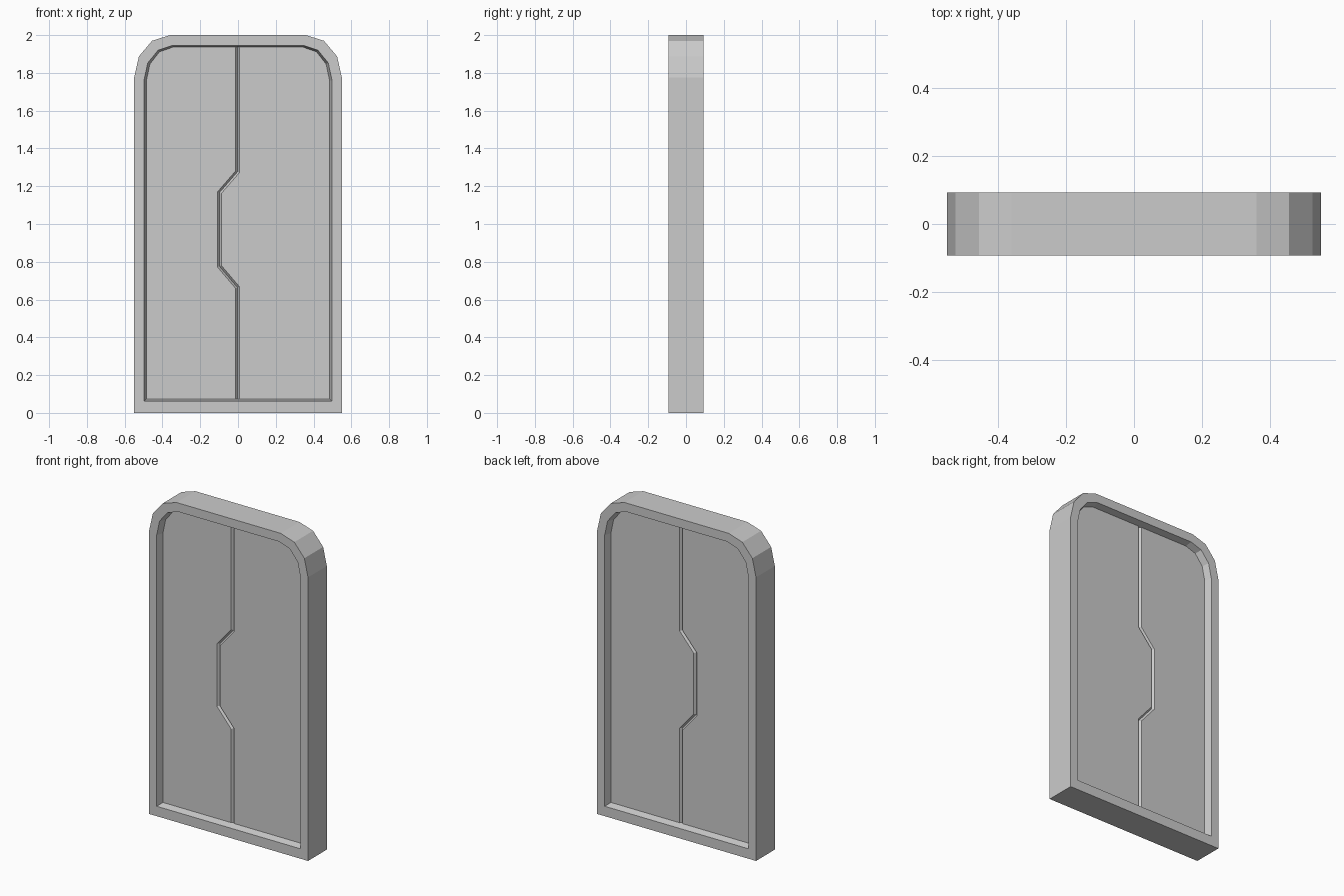
import bpy, bmesh, math

if "Cube" in bpy.data.objects:
    bpy.data.objects.remove(bpy.data.objects["Cube"])

FRONT = 0.093      # half thickness of the frame
PANEL = 0.05       # half thickness of the door leaves
GROOVE = 0.014     # depth of the seam groove


def half_arch(w, bottom, top, rx, rz):
    """Right half of the doorway outline: bottom corner, then the faceted shoulder."""
    pts = [(w, bottom)]
    for i in range(4):
        a = math.radians(30 * i)
        pts.append((w - rx + rx * math.cos(a), top - rz + rz * math.sin(a)))
    return pts


def full_arch(*args):
    half = half_arch(*args)
    return half + [(-x, z) for x, z in reversed(half)]


def loft(name, sections, ring=False):
    """Skin a series of (outline, y) sections, capped or closed into a ring."""
    bm = bmesh.new()
    loops = [[bm.verts.new((x, y, z)) for x, z in pts] for pts, y in sections]
    n = len(loops[0])
    pairs = list(zip(loops, loops[1:]))
    if ring:
        pairs.append((loops[-1], loops[0]))
    else:
        bm.faces.new(loops[0])
        bm.faces.new(loops[-1])
    for a, b in pairs:
        for i in range(n):
            j = (i + 1) % n
            bm.faces.new((a[i], a[j], b[j], b[i]))
    bmesh.ops.recalc_face_normals(bm, faces=bm.faces)
    mesh = bpy.data.meshes.new(name)
    bm.to_mesh(mesh)
    bm.free()
    obj = bpy.data.objects.new(name, mesh)
    bpy.context.collection.objects.link(obj)
    return obj


# Frame with tapered inner reveal on both faces
outer = full_arch(0.55, 0.0, 2.0, 0.19, 0.225)
lip = full_arch(0.498, 0.062, 1.945, 0.15, 0.185)
reveal = full_arch(0.485, 0.073, 1.936, 0.14, 0.178)
loft("door_frame", [(outer, -FRONT), (outer, FRONT), (lip, FRONT),
                    (reveal, PANEL), (reveal, -PANEL), (lip, -FRONT)], ring=True)


# Interlocking leaves with a chamfered stepped seam
def leaf_outline(side, gap):
    dz = 0.38 * gap * -side
    seam = [(0, 1.936), (0, 1.277 + dz), (-0.097, 1.165 + dz),
            (-0.097, 0.777 - dz), (0, 0.663 - dz), (0, 0.073)]
    rim = [(side * x, z) for x, z in half_arch(0.485, 0.073, 1.936, 0.14, 0.178)]
    return rim + [(x - 0.002 + side * gap, z) for x, z in seam]


for name, side in (("left_leaf", -1), ("right_leaf", 1)):
    face, core = leaf_outline(side, 0.0105), leaf_outline(side, 0.0)
    loft(name, [(face, -PANEL), (core, -PANEL + GROOVE),
                (core, PANEL - GROOVE), (face, PANEL)])
